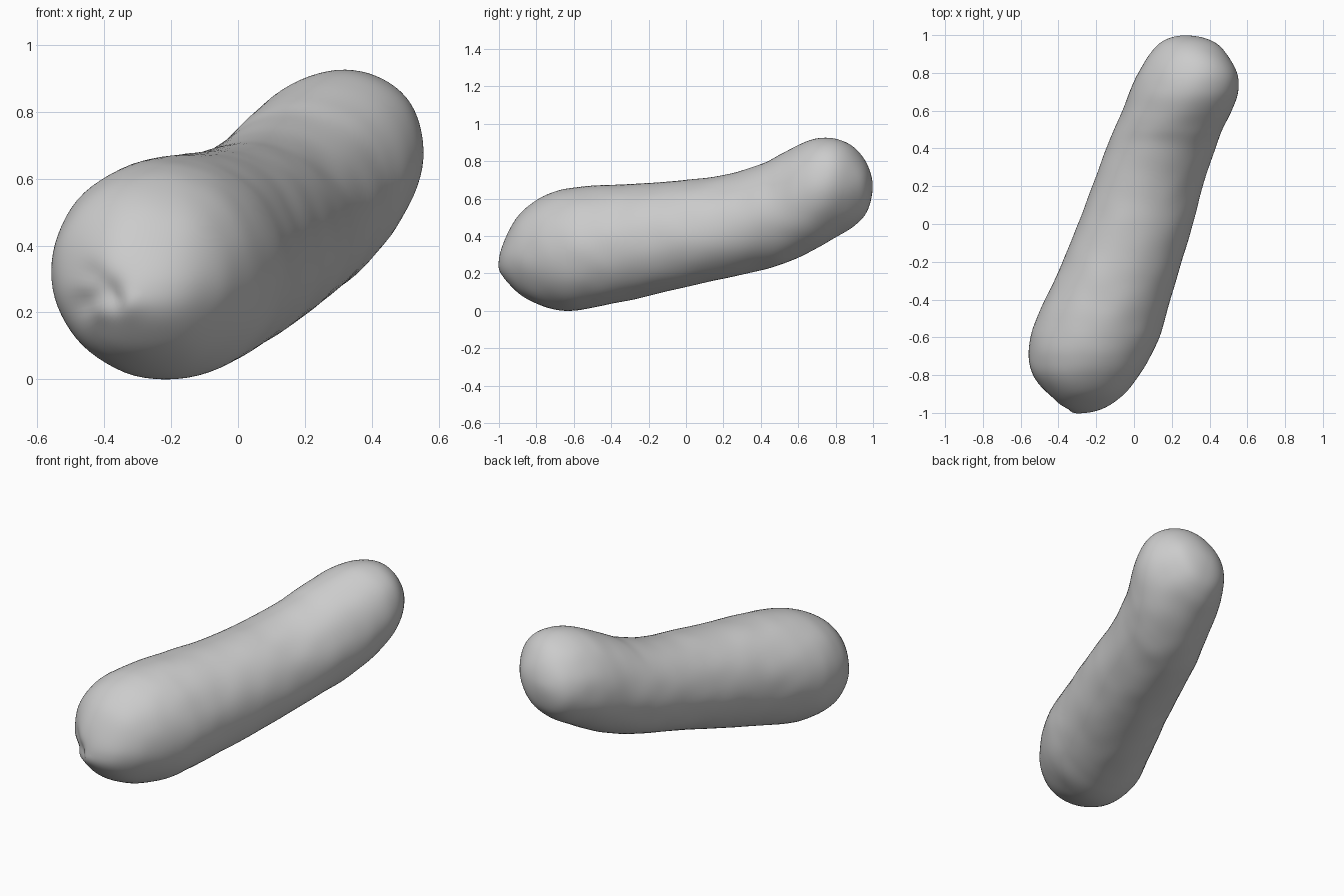
import bpy, bmesh, math
from mathutils import Vector, noise

if "Cube" in bpy.data.objects:
    bpy.data.objects.remove(bpy.data.objects["Cube"])

# Cross-sections along the body: y, left x, right x, bottom z, top z, diagonal lean
SECTIONS = [
    (-1.00, -.28, -.28, .265, .265, 0),
    (-.975, -.385, -.155, .185, .375, 0),
    (-.90, -.465, -.05, .10, .51, 0),
    (-.80, -.538, .03, .04, .60, 0),
    (-.70, -.56, .09, .01, .645, 0),
    (-.60, -.55, .135, .004, .665, 0),
    (-.50, -.515, .165, .017, .675, 0),
    (-.40, -.473, .195, .04, .68, 0),
    (-.20, -.38, .255, .083, .69, 0),
    (0.00, -.298, .312, .13, .705, 0),
    (.20, -.222, .365, .175, .73, 0),
    (.40, -.148, .43, .22, .79, .05),
    (.50, -.105, .472, .247, .84, .08),
    (.60, -.063, .518, .288, .89, .12),
    (.70, -.025, .552, .338, .925, .15),
    (.80, .02, .545, .395, .925, .17),
    (.90, .082, .49, .46, .877, .15),
    (.97, .155, .41, .54, .785, .1),
    (1.00, .27, .27, .665, .665, 0),
]
SEGMENTS, STEPS = 72, 8

# Convert to y, centre x, centre z, half width, half height, lean
rows = [(y, (l + r) / 2, (b + t) / 2, (r - l) / 2, (t - b) / 2, k)
        for y, l, r, b, t, k in SECTIONS]


def through_pole(row):
    """Continue the outline past the tip so the end stays round."""
    y, cx, cz, a, b, k = row
    return (y, cx, cz, -a, -b, k)


rows = [through_pole(rows[1])] + rows + [through_pole(rows[-2])]


def spline(p0, p1, p2, p3, t):
    return [.5 * (2 * b + (c - a) * t + (2 * a - 5 * b + 4 * c - d) * t * t
                  + (3 * b - a - 3 * c + d) * t ** 3)
            for a, b, c, d in zip(p0, p1, p2, p3)]


# Skin of the body
bm = bmesh.new()
rings = []
for i in range(1, len(rows) - 2):
    for s in range(STEPS):
        if i == 1 and s == 0:
            continue
        y, cx, cz, a, b, k = spline(*rows[i - 1:i + 3], s / STEPS)
        phase = math.asin(k) / 2
        rings.append([bm.verts.new((cx + a * math.cos(u - phase), y,
                                    cz + b * math.sin(u + phase)))
                      for u in (2 * math.pi * n / SEGMENTS for n in range(SEGMENTS))])
for r0, r1 in zip(rings, rings[1:]):
    for n in range(SEGMENTS):
        m = (n + 1) % SEGMENTS
        bm.faces.new((r0[n], r0[m], r1[m], r1[n]))
for ring, row in ((rings[0], rows[1]), (rings[-1], rows[-2])):
    tip = bm.verts.new((row[1], row[0], row[2]))
    for n in range(SEGMENTS):
        bm.faces.new((tip, ring[n], ring[(n + 1) % SEGMENTS]))
bmesh.ops.recalc_face_normals(bm, faces=bm.faces)
# Even out the ripples between sections
for _ in range(4):
    bmesh.ops.smooth_vert(bm, verts=bm.verts, factor=.5,
                          use_axis_x=True, use_axis_y=True, use_axis_z=True)
bm.normal_update()

# Gentle lumps, plus puckers at the front tip: x, z, radius, depth
PUCKERS = [(-.39, .27, .045, .02), (-.37, .235, .03, .012), (-.46, .23, .04, .014),
           (-.44, .32, .04, .01), (-.33, .23, .045, -.008), (-.42, .21, .035, -.008)]
moves = []
for v in bm.verts:
    d = .004 * noise.noise(v.co * 7)
    if v.co.y < -.7:
        for x, z, radius, depth in PUCKERS:
            d -= depth * math.exp(-((v.co.x - x) ** 2 + (v.co.z - z) ** 2) / radius ** 2)
    moves.append(v.normal * d)
for v, move in zip(bm.verts, moves):
    v.co += move

# Stand on the ground
low = min(v.co.z for v in bm.verts)
bmesh.ops.translate(bm, verts=bm.verts, vec=Vector((0, 0, -low)))
for f in bm.faces:
    f.smooth = True
mesh = bpy.data.meshes.new("body")
bm.to_mesh(mesh)
bm.free()
bpy.context.collection.objects.link(bpy.data.objects.new("body", mesh))
